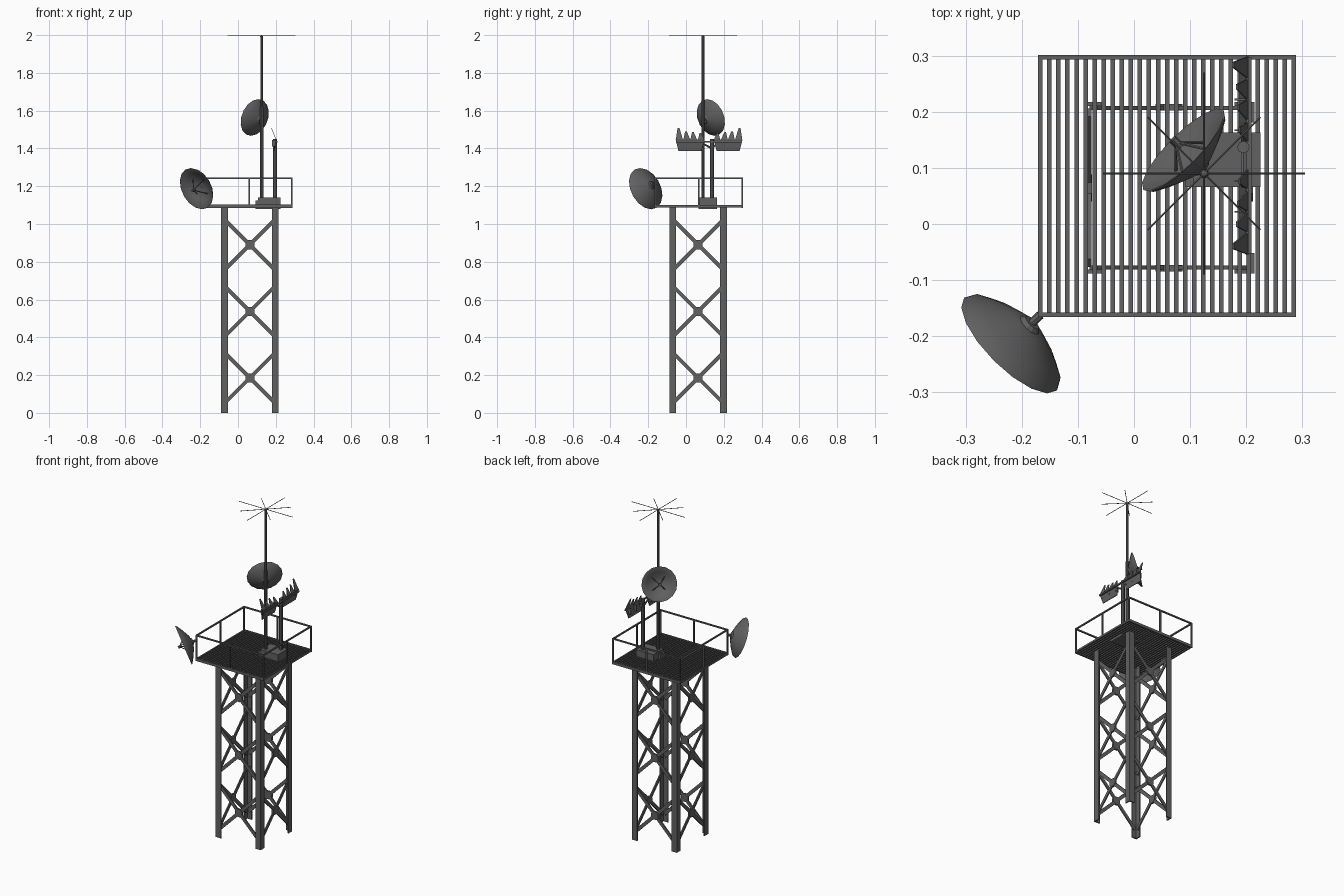
import bpy, bmesh, math
from mathutils import Vector, Matrix

cube = bpy.data.objects.get("Cube")
if cube:
    bpy.data.objects.remove(cube)

steel = bpy.data.materials.new("dark_grey_steel")
steel.use_nodes = True
steel.diffuse_color = (0.12, 0.12, 0.12, 1)
steel.node_tree.nodes["Principled BSDF"].inputs["Base Color"].default_value = (0.12, 0.12, 0.12, 1)

MID = Vector((0.0625, 0.0645, 0))      # tower axis


def finish(name, bm, smooth=False):
    bmesh.ops.recalc_face_normals(bm, faces=bm.faces)
    mesh = bpy.data.meshes.new(name)
    bm.to_mesh(mesh)
    bm.free()
    mesh.materials.append(steel)
    obj = bpy.data.objects.new(name, mesh)
    bpy.context.collection.objects.link(obj)
    if smooth:
        bpy.ops.object.select_all(action='DESELECT')
        obj.select_set(True)
        bpy.context.view_layer.objects.active = obj
        bpy.ops.object.shade_smooth_by_angle(angle=math.radians(35))
    return obj


def box(bm, lo, hi, m=Matrix()):
    lo, hi = Vector(lo), Vector(hi)
    s = hi - lo
    bmesh.ops.create_cube(bm, size=1, matrix=m @ Matrix.Translation((lo + hi) / 2) @ Matrix.Diagonal((*s, 1)))


def rod(bm, a, b, r, sides=8, r2=None):
    a, b = Vector(a), Vector(b)
    d = b - a
    m = Matrix.Translation((a + b) / 2) @ d.to_track_quat('Z', 'Y').to_matrix().to_4x4()
    bmesh.ops.create_cone(bm, cap_ends=True, segments=sides, radius1=r,
                          radius2=r if r2 is None else r2, depth=d.length, matrix=m)


def plate(bm, points, thickness):
    """Flat polygon thickened along x."""
    f = bm.faces.new([bm.verts.new(p) for p in points])
    out = bmesh.ops.extrude_face_region(bm, geom=[f])
    bmesh.ops.translate(bm, vec=(thickness, 0, 0),
                        verts=[g for g in out["geom"] if isinstance(g, bmesh.types.BMVert)])


# Tower: angle-iron legs and crossed braces, one side repeated four times
HALF = 0.1525
legs, braces, gussets = bmesh.new(), bmesh.new(), bmesh.new()
for k in range(4):
    m = Matrix.Translation(MID) @ Matrix.Rotation(k * math.pi / 2, 4, 'Z')
    box(legs, (-HALF, -HALF, 0), (-HALF + 0.036, -HALF + 0.007, 1.09), m)
    box(legs, (-HALF, -HALF, 0), (-HALF + 0.007, -HALF + 0.036, 1.09), m)
    for z in (0.185, 0.537, 0.89):
        for side in (-1, 1):
            t = m @ Matrix.Translation((0, -HALF + 0.0105, z)) @ Matrix.Rotation(side * math.pi / 4, 4, 'Y')
            box(braces, (-0.19, -0.0035, -0.01), (0.19, 0.0035, 0.01), t)
        bmesh.ops.create_cone(gussets, cap_ends=True, segments=8, radius1=0.026, radius2=0.026, depth=0.012,
                              matrix=m @ Matrix.Translation((0, -HALF + 0.009, z))
                              @ Matrix.Rotation(math.pi / 2, 4, 'X') @ Matrix.Rotation(math.pi / 8, 4, 'Z'))
finish("tower_legs", legs)
finish("cross_braces", braces)
finish("brace_gussets", gussets)

# Platform: grating bars inside a thin frame
X0, X1, Y0, Y1 = -0.171, 0.289, -0.166, 0.301
W = 0.008
grate = bmesh.new()
BARS = 29
for i in range(BARS):
    x = X0 + (X1 - X0 - W) * i / (BARS - 1)
    box(grate, (x, Y0, 1.088), (x + W, Y1, 1.1))
for y in (Y0, Y1 - W):
    box(grate, (X0, y, 1.086), (X1, y + W, 1.102))
finish("platform_grating", grate)

# Railing: corner and middle posts with a top rail
rail = bmesh.new()
xs = (X0, (X0 + X1 - W) / 2, X1 - W)
ys = (Y0, (Y0 + Y1 - W) / 2, Y1 - W)
for i, x in enumerate(xs):
    for j, y in enumerate(ys):
        if (i, j) != (1, 1):
            box(rail, (x, y, 1.09), (x + W, y + W, 1.245))
for y in (ys[0], ys[2]):
    box(rail, (X0, y, 1.237), (X1, y + W, 1.245))
for x in (xs[0], xs[2]):
    box(rail, (x, Y0, 1.237), (x + W, Y1, 1.245))
finish("railing", rail)

# Equipment base under both masts
base = bmesh.new()
box(base, (0.105, 0.066, 1.08), (0.225, 0.163, 1.14))
box(base, (0.092, 0.066, 1.08), (0.15, 0.115, 1.125))
finish("mast_base", base)

# Tall mast with a radial whip crown
MX, MY = 0.125, 0.09
mast = bmesh.new()
rod(mast, (MX, MY, 1.1), (MX, MY, 1.62), 0.009)
rod(mast, (MX, MY, 1.6), (MX, MY, 1.995), 0.007)
finish("tall_mast", mast, True)

crown = bmesh.new()
bmesh.ops.create_icosphere(crown, subdivisions=2, radius=0.008, matrix=Matrix.Translation((MX, MY, 1.992)))
for k in range(8):
    a = k * math.pi / 4
    reach = 0.18 if k % 2 == 0 else 0.142
    rod(crown, (MX, MY, 1.996), (MX + reach * math.cos(a), MY + reach * math.sin(a), 1.996), 0.0018, 5)
finish("whip_crown", crown)


# Parabolic dish: spun shell, four feed struts and a horn
def dish(name, centre, facing, radius, mount):
    centre, facing = Vector(centre), Vector(facing).normalized()
    m = Matrix.Translation(centre) @ facing.to_track_quat('Z', 'Y').to_matrix().to_4x4()
    outer = [(0, -0.47), (0.3, -0.42), (0.7, -0.22), (0.97, -0.05), (1, 0)]
    inner = [(0.95, 0), (0.68, -0.18), (0.3, -0.37), (0, -0.42)]
    bm = bmesh.new()
    vs = [bm.verts.new((r * radius, 0, z * radius)) for r, z in outer + inner]
    es = [bm.edges.new(p) for p in zip(vs, vs[1:])]
    bmesh.ops.spin(bm, geom=vs + es, cent=(0, 0, 0), axis=(0, 0, 1), angle=math.tau, steps=16)
    bmesh.ops.remove_doubles(bm, verts=bm.verts, dist=0.0002)
    bm.transform(m)
    finish(name + "_shell", bm, True)

    feed = bmesh.new()
    focus = m @ Vector((0, 0, 0.2 * radius))
    for k in range(4):
        a = (k + 0.5) * math.pi / 2
        foot = m @ Vector((0.5 * radius * math.cos(a), 0.5 * radius * math.sin(a), -0.28 * radius))
        rod(feed, foot, focus, 0.0028, 6)
    rod(feed, focus - facing * 0.012, focus + facing * 0.008, 0.008)
    finish(name + "_feed", feed)

    arm = bmesh.new()
    rod(arm, m @ Vector((0, 0, -0.42 * radius)), mount, 0.008)
    rod(arm, m @ Vector((0, 0, -0.5 * radius)), m @ Vector((0, 0, -0.4 * radius)), 0.016, 12, 0.026)
    finish(name + "_mount", arm)


dish("corner_dish", (-0.22, -0.214, 1.187), (-0.66, -0.66, -0.36), 0.117, (-0.167, -0.162, 1.21))
dish("mast_dish", (0.088, 0.132, 1.564), (-0.68, 0.68, 0.28), 0.101, (MX, MY, 1.55))

# Short mast carrying the two toothed panel antennas
PX, PY = 0.195, 0.137
pole = bmesh.new()
rod(pole, (PX, PY, 1.1), (PX, PY, 1.45), 0.011)
finish("short_mast", pole, True)

support = bmesh.new()
CY = 0.122                              # centre line between the panels
box(support, (0.2, CY - 0.175, 1.432), (0.209, CY + 0.175, 1.44))
for s in (-1, 1):
    rod(support, (PX, PY, 1.40), (PX, CY + s * 0.055, 1.438), 0.005, 6)
finish("panel_crossbar", support)

panels = bmesh.new()
for s in (-1, 1):
    def pt(x, y, z):
        return (x, CY + s * y, z)
    plate(panels, [pt(0.188, 0.04, 1.386), pt(0.188, 0.162, 1.386),
                   pt(0.2, 0.177, 1.448), pt(0.2, 0.025, 1.448)], 0.004)
    # Teeth lean towards the concave side, tallest at the outer end
    for y, w, h in ((0.025, 0.034, 0.035), (0.063, 0.036, 0.04), (0.1, 0.036, 0.045), (0.138, 0.038, 0.063)):
        plate(panels, [pt(0.2, y, 1.446), pt(0.2, y + w, 1.446),
                       pt(0.2 - h * 0.4, y + w * 0.75, 1.446 + h),
                       pt(0.2 - h * 0.4, y + w * 0.5, 1.446 + h)], 0.003)
    # Ribs on the concave side
    for y in (0.045, 0.1, 0.155):
        box(panels, pt(0.179, y - 0.0015, 1.41), pt(0.199, y + 0.0015, 1.445))
finish("panel_antennas", panels)
